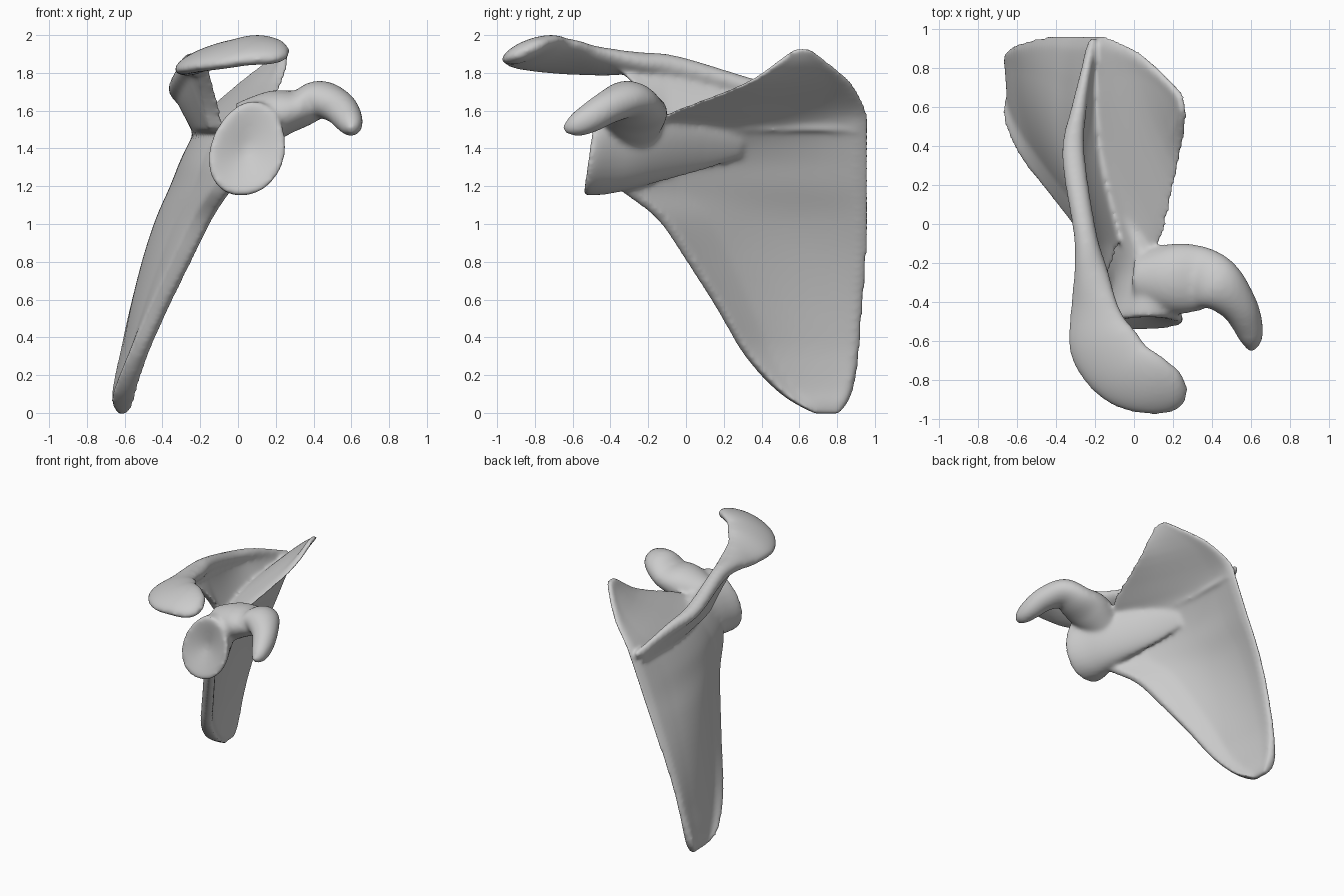
import bpy, bmesh, math
from mathutils import Vector

cube = bpy.data.objects.get("Cube")
if cube:
    bpy.data.objects.remove(cube, do_unlink=True)

bm = bmesh.new()
UP = Vector((0, 0, 1))


def clamp(value, low=0, high=1):
    return max(low, min(high, value))


def refine(rows, steps=5):
    """Catmull-Rom interpolation of a short list of rows."""
    out = []
    last = len(rows) - 1
    for i in range(last):
        before, start, end, after = (rows[clamp(i + k, 0, last)] for k in (-1, 0, 1, 2))
        for step in range(steps):
            t = step / steps
            row = []
            for p, q, r, s in zip(before, start, end, after):
                row.append(q + t/2 * (r - p + t*(2*p - 5*q + 4*r - s + t*(3*q - p - 3*r + s))))
            out.append(row)
    return out + [list(rows[-1])]


def loft(rings):
    """Closed skin through equal rings of points."""
    skin = [[bm.verts.new(point) for point in ring] for ring in rings]
    count = len(skin[0])
    faces = [bm.faces.new(skin[0]), bm.faces.new(skin[-1][::-1])]
    for a, b in zip(skin, skin[1:]):
        for i in range(count):
            j = (i + 1) % count
            faces.append(bm.faces.new((a[i], b[i], b[j], a[j])))
    bmesh.ops.recalc_face_normals(bm, faces=faces)


def circle(count=28):
    """Cosine and sine around a full turn."""
    angles = [math.tau * k / count for k in range(count)]
    return [(math.cos(angle), math.sin(angle)) for angle in angles]


def tube(rows, tilt=0):
    """Rows: x, y, z, half width, half height; tilt rolls the front part."""
    rows = refine(rows)
    points = [Vector(row[:3]) for row in rows]
    rings = []
    for i, (x, y, z, width, height) in enumerate(rows):
        along = points[min(i + 1, len(points) - 1)] - points[max(i - 1, 0)]
        side = along.cross(UP).normalized()
        rise = side.cross(along).normalized()
        roll = tilt * clamp((-.2 - y) / .2)
        rings.append([points[i] + (side + UP*roll)*width*c + rise*height*s
                      for c, s in circle()])
    loft(rings)
    return points


# Blade: horizontal slices, each z, lateral border x y, medial border x y
blade = [
    (1.93, .25, .58, .24, .65),
    (1.89, .25, .52, .2, .71),
    (1.75, .23, .31, .03, .88),
    (1.6, .15, -.07, -.13, .96),
    (1.5, .06, -.28, -.18, .97),
    (1.35, 0, -.38, -.24, .97),
    (1.2, -.04, -.37, -.3, .97),
    (1.03, -.15, -.16, -.37, .97),
    (.8, -.27, 0, -.46, .96),
    (.55, -.4, .16, -.54, .94),
    (.3, -.52, .31, -.6, .92),
    (.1, -.6, .5, -.63, .88),
    (-.01, -.61, .69, -.62, .81),
]
rings = []
for z, x0, y0, x1, y1 in refine(blade, 4):
    hollow = .14 * math.sin(math.pi * clamp(z / 1.85)**1.6)
    ridge = .01 + .035 * clamp((1.6 - z) / .3)
    tip = clamp(.4 + (z + .01) / .1)
    front, back = [], []
    for k in range(21):
        t = k / 20
        half = .02 + ridge * clamp(1 - 4*t) + .01 * clamp(5*t - 4) + .02 * clamp(1 - 3*z)
        half *= tip * clamp(math.sqrt(20 * min(t, 1 - t)), .15)
        x = x0 + (x1 - x0)*t - hollow * 4*t*(1 - t)
        y = y0 + (y1 - y0)*t
        front.append((x + half, y, z))
        back.append((x - half, y, z))
    rings.append(front + back[::-1])
loft(rings)

# Dished socket and neck: y, centre x, half width, half height
neck = [(-.46, .05, .02, .03), (-.51, .05, .18, .23), (-.48, .05, .2, .25),
        (-.36, .04, .15, .24), (-.2, .01, .1, .2), (.1, -.12, .04, .12),
        (.3, -.2, .01, .05)]
rings = []
for y, x, width, height in refine(neck, 4):
    lean = .3 + .35*y
    rings.append([(x + width*c*(1 - .1*s) + lean*height*s, y + .14*height*s, 1.4 + height*s)
                  for c, s in circle()])
loft(rings)

# Hooked process beside the socket
tube([(.04, -.28, 1.51, .14, .14), (.2, -.28, 1.58, .18, .13),
      (.33, -.28, 1.61, .17, .1), (.43, -.31, 1.66, .14, .1),
      (.53, -.41, 1.62, .1, .09), (.58, -.51, 1.56, .08, .08),
      (.6, -.59, 1.52, .06, .06), (.6, -.65, 1.5, .02, .02)])

# Overhanging plate running back into the crest of the spine
crest = tube([(.27, -.87, 1.9, .04, .02), (.21, -.86, 1.91, .11, .05),
              (.08, -.82, 1.92, .16, .06), (-.06, -.75, 1.9, .18, .06),
              (-.16, -.61, 1.88, .18, .06), (-.2, -.45, 1.86, .13, .06),
              (-.22, -.25, 1.85, .09, .06), (-.25, -.05, 1.83, .06, .06),
              (-.31, .35, 1.72, .06, .05), (-.28, .6, 1.66, .04, .05),
              (-.21, .95, 1.55, .02, .03)], tilt=.35)

# Web of the spine, from the crest down to the blade, rising to a free front edge
rings = []
for top in crest:
    if -.4 < top.y < .94:
        free = clamp((-.1 - top.y) / .3)**.7
        foot = Vector((.19 * max(0, .6 - top.y)**2 - .2, top.y, 1.49)).lerp(top, free)
        left, right = [], []
        for k in range(9):
            f = k / 8
            half = Vector((.03 + .015 * f**3, 0, 0))
            point = Vector((top.x + (foot.x - top.x) * f**1.4, top.y, top.z + (foot.z - top.z)*f))
            left.append(point - half)
            right.append(point + half)
        rings.append(left + right[::-1])
loft(rings)

# One fused, softened bone
mesh = bpy.data.meshes.new("shoulder_blade")
bm.to_mesh(mesh)
bm.free()
bone = bpy.data.objects.new("shoulder_blade", mesh)
bpy.context.collection.objects.link(bone)

grey = (.6, .6, .6, 1)
mat = bpy.data.materials.new("bone_grey")
mat.use_nodes = True
mat.diffuse_color = grey
mat.node_tree.nodes["Principled BSDF"].inputs["Base Color"].default_value = grey
mesh.materials.append(mat)

fuse = bone.modifiers.new("fuse", 'REMESH')
fuse.mode = 'VOXEL'
fuse.voxel_size = .013
fuse.use_smooth_shade = True
soft = bone.modifiers.new("soften", 'SMOOTH')
soft.factor = .5
soft.iterations = 20
